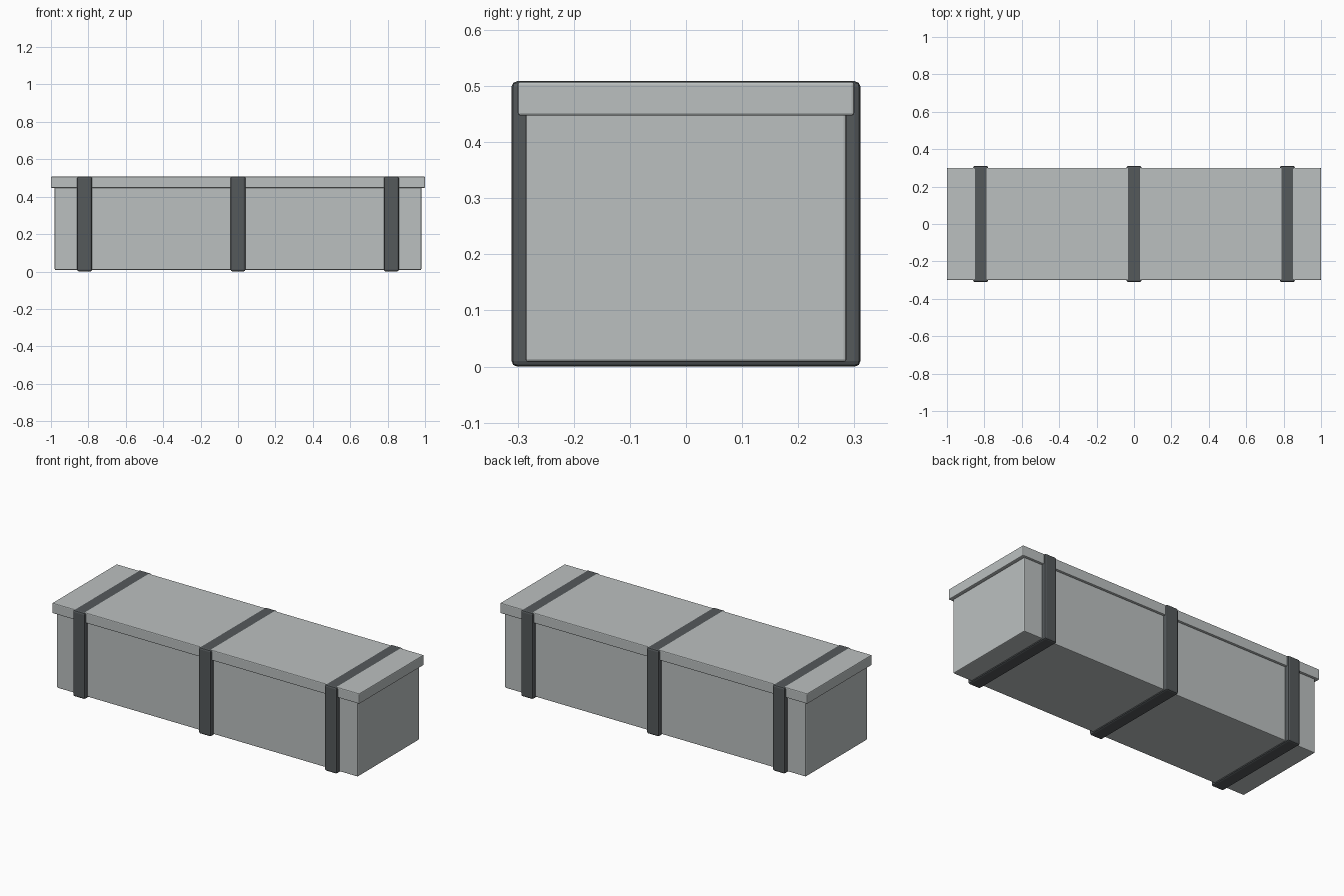
import bpy, bmesh

if "Cube" in bpy.data.objects:
    bpy.data.objects.remove(bpy.data.objects["Cube"])


def material(name, rgb):
    m = bpy.data.materials.new(name)
    m.diffuse_color = (*rgb, 1.0)
    m.use_nodes = True
    m.node_tree.nodes["Principled BSDF"].inputs["Base Color"].default_value = m.diffuse_color
    return m


def bevelled_box(name, x, y, z, mat, bevel, segments=2):
    """Box given by (min, max) ranges, with rounded edges."""
    bm = bmesh.new()
    bmesh.ops.create_cube(bm, size=1)
    for v in bm.verts:
        v.co = [r[0] if c < 0 else r[1] for c, r in zip(v.co, (x, y, z))]
    bmesh.ops.bevel(bm, geom=bm.edges[:], offset=bevel, segments=segments,
                    profile=0.5, affect='EDGES')
    mesh = bpy.data.meshes.new(name)
    bm.to_mesh(mesh)
    bm.free()
    mesh.materials.append(mat)
    ob = bpy.data.objects.new(name, mesh)
    bpy.context.collection.objects.link(ob)
    return ob


grey = material("light_grey", (0.50, 0.53, 0.53))
dark = material("dark_grey", (0.09, 0.10, 0.105))

# Long box body and overhanging lid
bevelled_box("body", (-0.98, 0.98), (-0.286, 0.286), (0.008, 0.47), grey, 0.005)
bevelled_box("lid", (-1.0, 1.0), (-0.30, 0.30), (0.447, 0.508), grey, 0.005)

# Three bands wrapped around the box, almost flush with the lid top
for label, cx in (("left", -0.82), ("middle", 0.0), ("right", 0.82)):
    bevelled_box(label + "_band", (cx - 0.04, cx + 0.04), (-0.311, 0.311),
                 (0.0, 0.5085), dark, 0.010)
